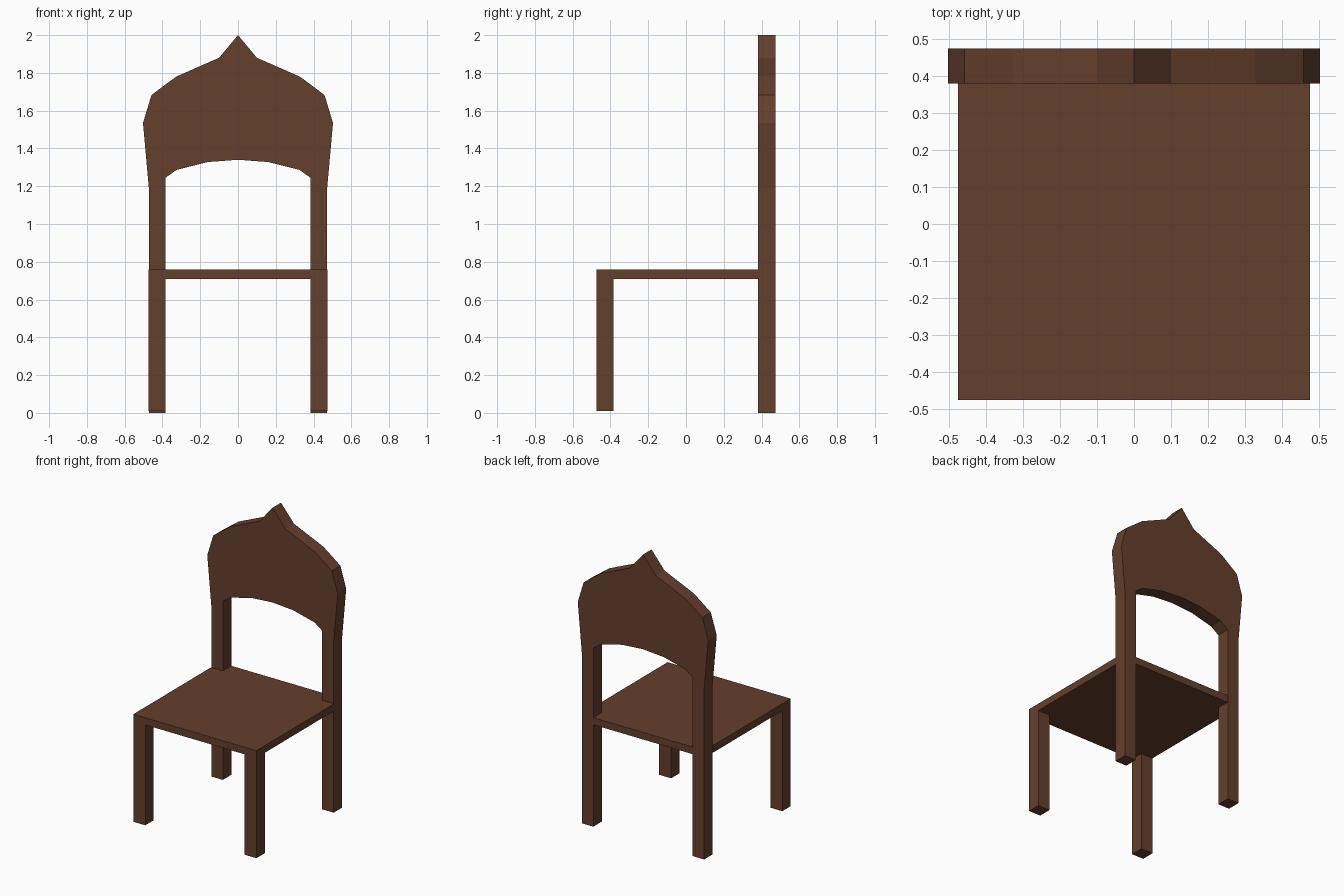
import bpy, bmesh
from mathutils import Vector

if "Cube" in bpy.data.objects:
    bpy.data.objects.remove(bpy.data.objects["Cube"])

wood = bpy.data.materials.new("brown wood")
wood.diffuse_color = (0.13, 0.05, 0.026, 1)
wood.use_nodes = True
wood.node_tree.nodes["Principled BSDF"].inputs["Base Color"].default_value = wood.diffuse_color


def prism(name, points, direction):
    """Extrude a closed planar outline along a vector."""
    bm = bmesh.new()
    face = bm.faces.new([bm.verts.new(p) for p in points])
    new = bmesh.ops.extrude_face_region(bm, geom=[face])["geom"]
    verts = [g for g in new if isinstance(g, bmesh.types.BMVert)]
    bmesh.ops.translate(bm, verts=verts, vec=Vector(direction))
    bmesh.ops.recalc_face_normals(bm, faces=bm.faces)
    mesh = bpy.data.meshes.new(name)
    bm.to_mesh(mesh)
    bm.free()
    mesh.materials.append(wood)
    obj = bpy.data.objects.new(name, mesh)
    bpy.context.collection.objects.link(obj)
    return obj


OUT, IN = 0.475, 0.383   # outer and inner leg faces
BACK = 0.38              # front plane of the back frame

# Seat slab, notched around the rear posts
half = [(OUT, -OUT), (OUT, BACK), (IN, BACK), (IN, 0.473)]
outline = half + [(-x, y) for x, y in reversed(half)]
prism("seat", [(x, y, 0.71) for x, y in outline], (0, 0, 0.05))

# Front legs
for side, s in (("left", -1), ("right", 1)):
    corners = [(OUT, -OUT), (OUT, -IN), (IN, -IN), (IN, -OUT)]
    prism(f"front_leg_{side}", [(s * x, y, 0.01) for x, y in corners], (0, 0, 0.70))

# Back frame: rear legs and pointed, arched crest in one outline
outer = [(OUT - 0.003, 0), (OUT - 0.003, 1.19), (0.503, 1.535), (0.458, 1.683),
         (0.328, 1.78), (0.10, 1.88)]
inner = [(0.16, 1.328), (0.325, 1.287), (IN, 1.245), (IN, 0)]
mirror = lambda pts: [(-x, z) for x, z in reversed(pts)]
frame = outer + [(0, 2.0)] + mirror(outer) + mirror(inner) + [(0, 1.34)] + inner
prism("back_frame", [(x, BACK, z) for x, z in frame], (0, 0.094, 0))
